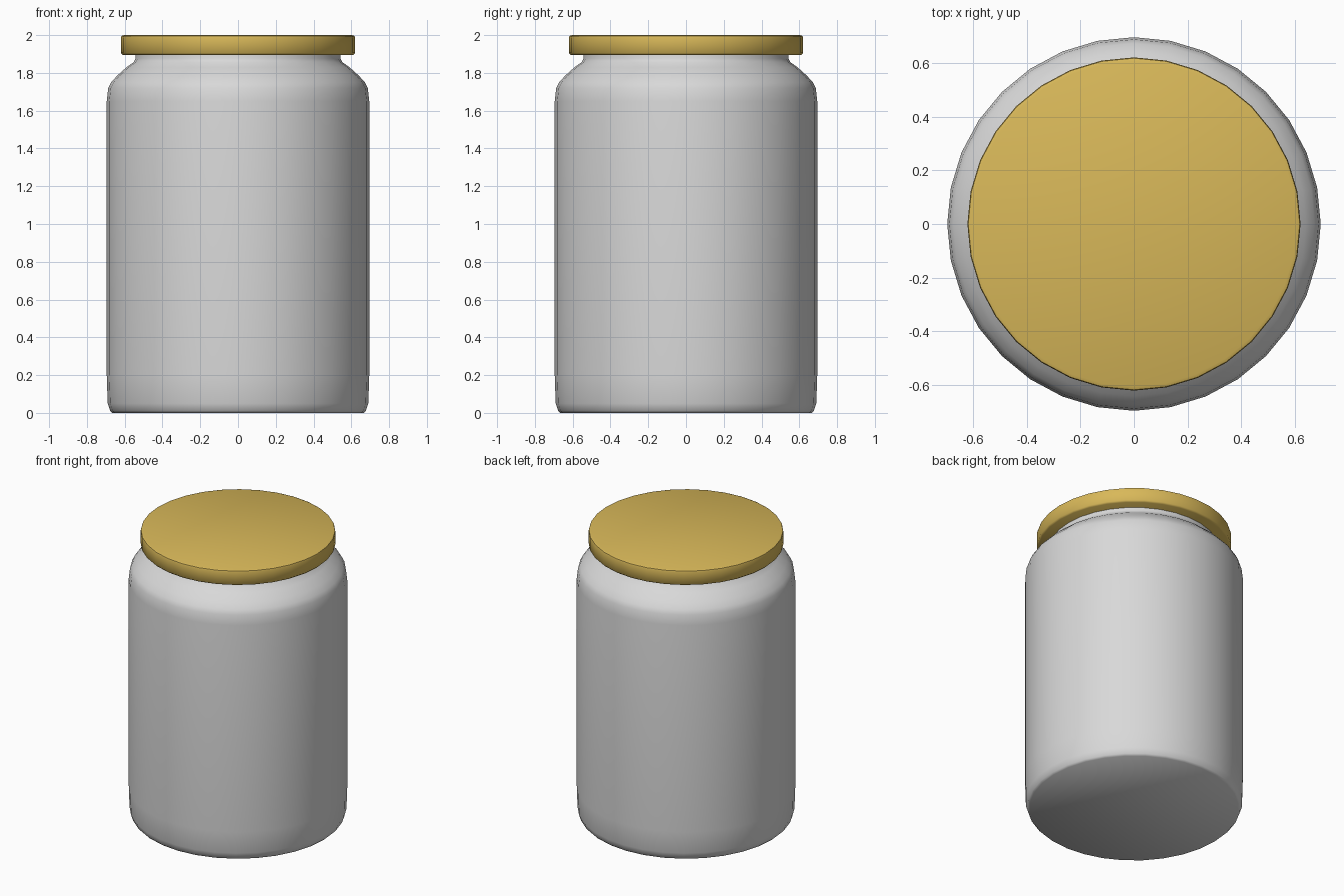
import bpy, bmesh, math

if "Cube" in bpy.data.objects:
    bpy.data.objects.remove(bpy.data.objects["Cube"])

SIDES = 32


def material(name, rgb):
    m = bpy.data.materials.new(name)
    m.diffuse_color = (*rgb, 1)
    m.use_nodes = True
    m.node_tree.nodes["Principled BSDF"].inputs["Base Color"].default_value = m.diffuse_color
    return m


def lathe(name, profile, mat, angle):
    """Spin an (r, z) profile, closing both ends with flat caps."""
    bm = bmesh.new()
    rings = [[bm.verts.new((r * math.cos(2 * math.pi * i / SIDES),
                            r * math.sin(2 * math.pi * i / SIDES), z))
              for i in range(SIDES)] for r, z in profile]
    for a, b in zip(rings, rings[1:]):
        for i in range(SIDES):
            j = (i + 1) % SIDES
            bm.faces.new((a[i], a[j], b[j], b[i]))
    bm.faces.new(rings[0][::-1])
    bm.faces.new(rings[-1])
    mesh = bpy.data.meshes.new(name)
    bm.to_mesh(mesh)
    bm.free()
    mesh.materials.append(mat)
    ob = bpy.data.objects.new(name, mesh)
    bpy.context.collection.objects.link(ob)
    bpy.ops.object.select_all(action='DESELECT')
    ob.select_set(True)
    bpy.context.view_layer.objects.active = ob
    bpy.ops.object.shade_smooth_by_angle(angle=math.radians(angle))
    return ob


glass = material("pale_grey", (0.69, 0.69, 0.69))
gold = material("gold", (0.69, 0.48, 0.10))

# Jar body: rounded foot, straight wall, sloped shoulder, neck
lathe("jar_body", [(0.665, 0), (0.677, 0.012), (0.69, 0.05), (0.695, 0.2),
                   (0.695, 1.65), (0.687, 1.72), (0.672, 1.75), (0.64, 1.785),
                   (0.59, 1.83), (0.552, 1.857), (0.543, 1.875), (0.543, 1.91)],
      glass, 50)

# Screw lid with slightly rounded rims
lathe("lid", [(0.61, 1.895), (0.62, 1.905), (0.62, 1.985), (0.617, 1.995), (0.605, 2.0)],
      gold, 50)
